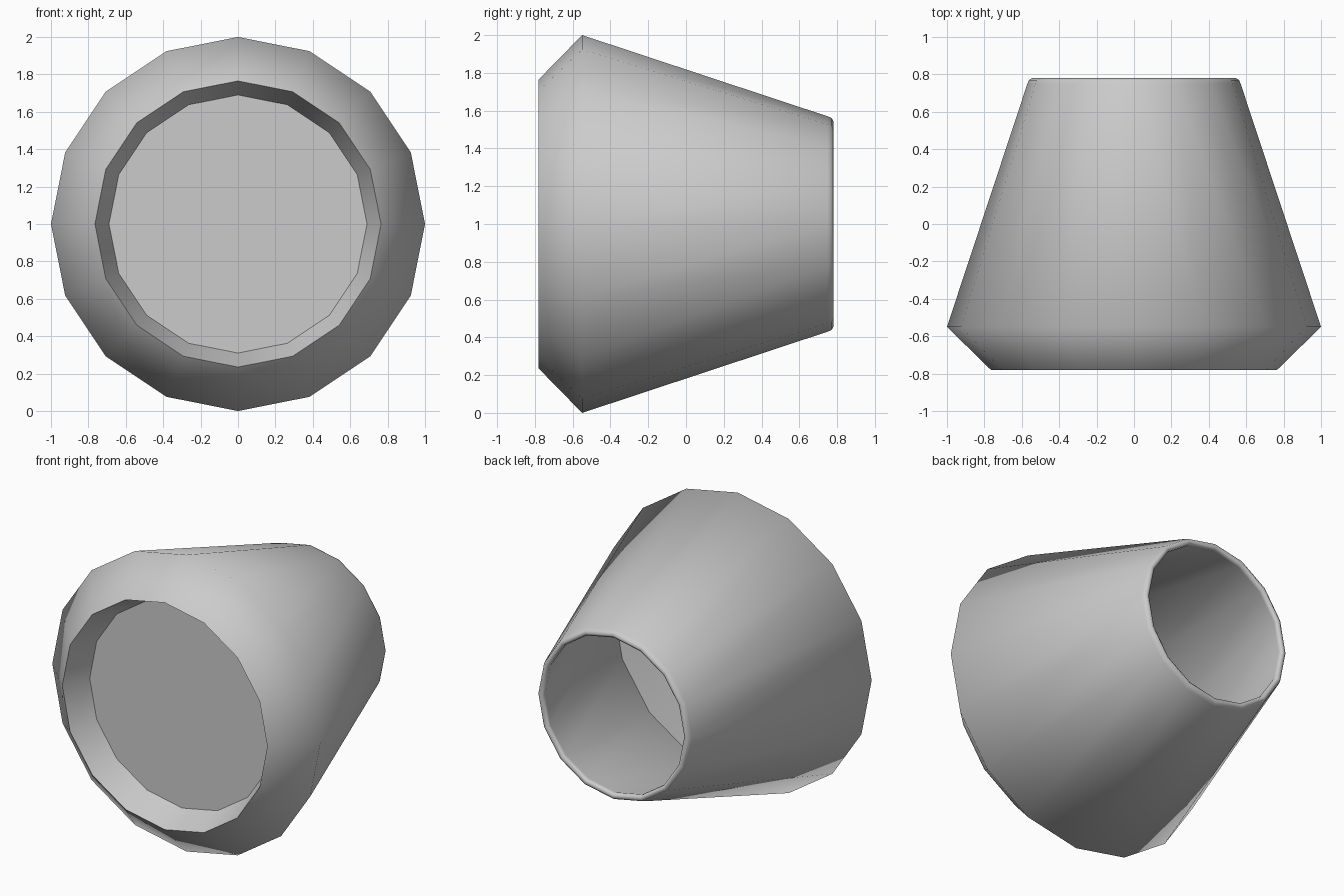
import bpy, bmesh, math
from mathutils import Matrix, Vector

if "Cube" in bpy.data.objects:
    bpy.data.objects.remove(bpy.data.objects["Cube"])

SIDES = 16

grey = bpy.data.materials.new("light grey")
grey.use_nodes = True
colour = (0.6, 0.6, 0.6, 1)
grey.diffuse_color = colour
grey.node_tree.nodes["Principled BSDF"].inputs["Base Color"].default_value = colour


def lathe(name, profile, smooth_angle):
    """Spin (radius, y) points about the horizontal axis at z = 1."""
    bm = bmesh.new()
    verts = [bm.verts.new((r, y, 0)) for r, y in profile]
    edges = [bm.edges.new(pair) for pair in zip(verts, verts[1:])]
    bmesh.ops.spin(bm, geom=verts + edges, cent=(0, 0, 0), axis=(0, -1, 0),
                   angle=math.tau, steps=SIDES, use_duplicate=False)
    bmesh.ops.remove_doubles(bm, verts=bm.verts, dist=0.0005)
    bmesh.ops.recalc_face_normals(bm, faces=bm.faces)
    # The widest faces must look away from the axis
    outer = max(bm.faces, key=lambda f: f.calc_center_median().xz.length)
    c = outer.calc_center_median()
    if outer.normal.dot(Vector((c.x, 0, c.z))) < 0:
        bmesh.ops.reverse_faces(bm, faces=bm.faces)
    bmesh.ops.translate(bm, verts=bm.verts, vec=(0, 0, 1))
    return finish(name, bm, smooth_angle)


def finish(name, bm, smooth_angle):
    mesh = bpy.data.meshes.new(name)
    bm.to_mesh(mesh)
    bm.free()
    mesh.materials.append(grey)
    obj = bpy.data.objects.new(name, mesh)
    bpy.context.collection.objects.link(obj)
    if smooth_angle:
        bpy.ops.object.select_all(action='DESELECT')
        obj.select_set(True)
        bpy.context.view_layer.objects.active = obj
        bpy.ops.object.shade_smooth_by_angle(angle=math.radians(smooth_angle))
    return obj


# Flared shell: recess wall, front chamfer, long taper, rounded back lip, inside
lathe("flared_shell", [
    (0.69, -0.595), (0.765, -0.78), (1.0, -0.55),
    (0.57, 0.75), (0.562, 0.77), (0.545, 0.78), (0.527, 0.77), (0.525, 0.75),
    (0.93, -0.55), (0.69, -0.595)], 70)

# Flat disc closing the recessed front
bm = bmesh.new()
bmesh.ops.create_circle(
    bm, cap_ends=True, segments=SIDES, radius=0.69,
    matrix=Matrix.Translation((0, -0.595, 1)) @ Matrix.Rotation(math.pi / 2, 4, 'X'))
finish("front_disc", bm, 0)
